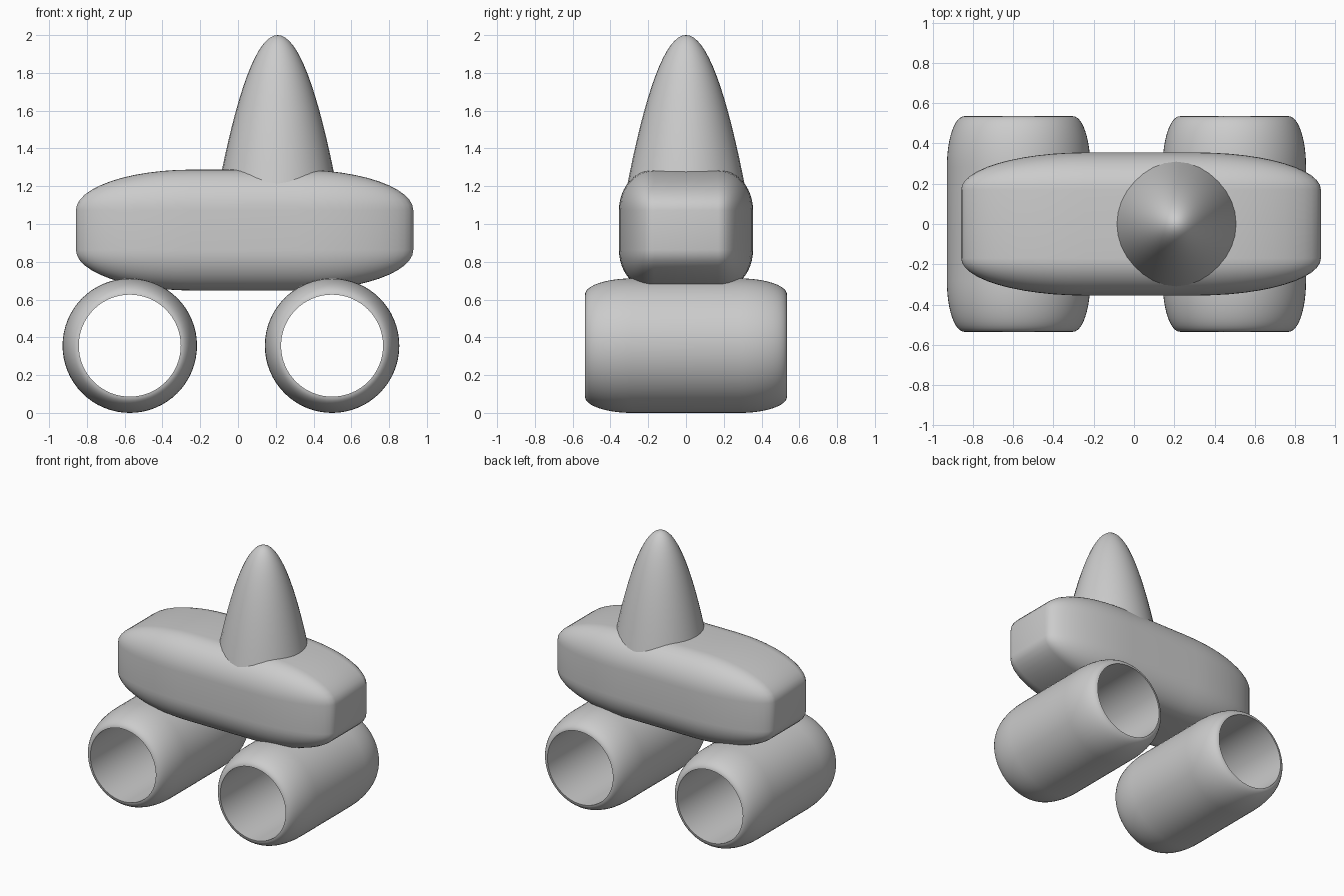
import bpy
import bmesh
import math
from mathutils import Matrix

cube = bpy.data.objects.get("Cube")
if cube:
    bpy.data.objects.remove(cube, do_unlink=True)

grey = bpy.data.materials.new("plain grey")
grey.use_nodes = True
colour = (0.6, 0.6, 0.6, 1)
grey.diffuse_color = colour
grey.node_tree.nodes["Principled BSDF"].inputs["Base Color"].default_value = colour


def add_object(name, bm, location):
    """Turn a bmesh into a smooth shaded grey object."""
    bmesh.ops.recalc_face_normals(bm, faces=bm.faces)
    mesh = bpy.data.meshes.new(name)
    bm.to_mesh(mesh)
    bm.free()
    mesh.materials.append(grey)
    obj = bpy.data.objects.new(name, mesh)
    obj.location = location
    bpy.context.collection.objects.link(obj)
    bpy.ops.object.select_all(action="DESELECT")
    obj.select_set(True)
    bpy.context.view_layer.objects.active = obj
    bpy.ops.object.shade_smooth_by_angle(angle=math.radians(40))
    return obj


def lathe(name, profile, steps, location, closed=False, tilt=0):
    """Spin a (radius, height) profile around z, then tilt it about x."""
    bm = bmesh.new()
    verts = [bm.verts.new((r, 0, h)) for r, h in profile]
    pairs = list(zip(verts, verts[1:]))
    if closed:
        pairs.append((verts[-1], verts[0]))
    edges = [bm.edges.new(p) for p in pairs]
    bmesh.ops.spin(bm, geom=verts + edges, axis=(0, 0, 1), cent=(0, 0, 0),
                   angle=math.tau, steps=steps)
    bmesh.ops.remove_doubles(bm, verts=bm.verts, dist=0.0001)
    bmesh.ops.rotate(bm, verts=bm.verts, cent=(0, 0, 0),
                     matrix=Matrix.Rotation(tilt, 3, "X"))
    return add_object(name, bm, location)


# Body: a box with unit rounding, stretched so the rounding becomes elliptical
half = (0.893, 0.355, 0.32)
rounding = (0.615, 0.185, 0.215)
bm = bmesh.new()
bmesh.ops.create_cube(bm, size=2)
bmesh.ops.scale(bm, verts=bm.verts, vec=[h / r for h, r in zip(half, rounding)])
bmesh.ops.bevel(bm, geom=bm.edges[:], offset=1, offset_type="OFFSET",
                segments=12, profile=0.5, affect="EDGES", clamp_overlap=False)
bmesh.ops.scale(bm, verts=bm.verts, vec=rounding)
add_object("body", bm, (0.035, 0, 0.968))

# Wheels: open tubes whose outer surface curves in to a thin rim
rim, outer, width, curve = 0.27, 0.356, 0.535, 0.25
arc = [(rim + (outer - rim) * math.sin(a), width - curve + curve * math.cos(a))
       for a in (math.pi / 2 * i / 12 for i in range(13))]
tube = arc + [(r, -h) for r, h in reversed(arc)]
for name, x in (("right_wheel", -0.573), ("left_wheel", 0.498)):
    lathe(name, tube, 64, (x, 0, outer), closed=True, tilt=math.pi / 2)

# Dome: a tall parabolic cone sunk into the top of the body
top, sunk, base = 2.0, 1.15, 0.322
dome = [(base * t, top - (top - sunk) * t * t) for t in (i / 16 for i in range(17))]
lathe("tall_dome", dome, 32, (0.21, 0, 0))
